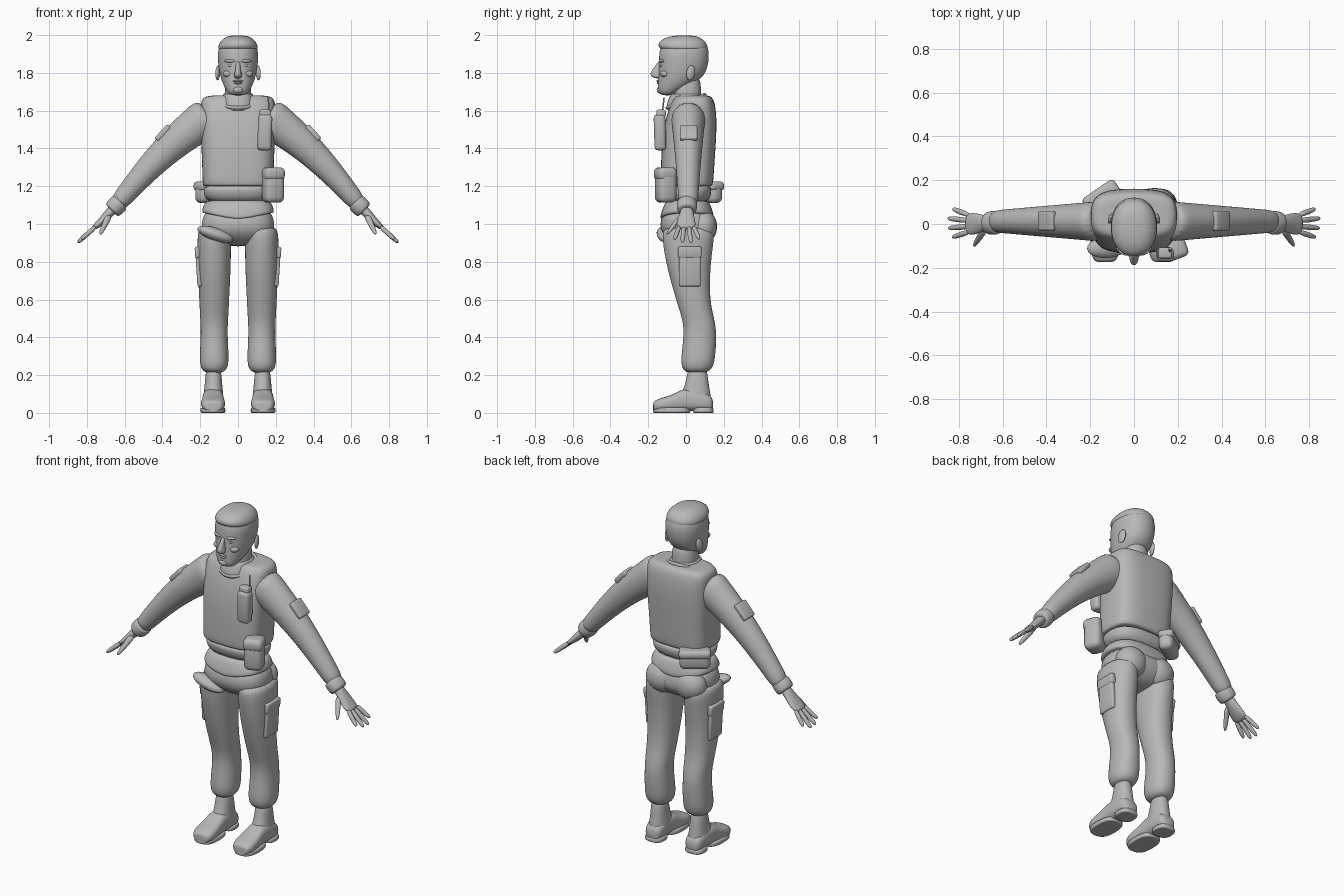
import bpy, bmesh, math
from mathutils import Vector, Matrix, Euler

cube = bpy.data.objects.get("Cube")
if cube:
    bpy.data.objects.remove(cube)

grey = bpy.data.materials.new("plain grey")
grey.use_nodes = True
colour = (.48, .48, .48, 1)
grey.diffuse_color = colour
grey.node_tree.nodes["Principled BSDF"].inputs["Base Color"].default_value = colour


def finish(name, bm, subdivisions=0, bevel=0):
    bmesh.ops.recalc_face_normals(bm, faces=bm.faces)
    mesh = bpy.data.meshes.new(name)
    for face in bm.faces:
        face.smooth = True
    bm.to_mesh(mesh)
    bm.free()
    part = bpy.data.objects.new(name, mesh)
    bpy.context.collection.objects.link(part)
    mesh.materials.append(grey)
    if bevel:
        rounding = part.modifiers.new("rounding", 'BEVEL')
        rounding.width, rounding.segments = bevel, 3
    if subdivisions:
        smoothing = part.modifiers.new("smoothing", 'SUBSURF')
        smoothing.levels = smoothing.render_levels = subdivisions
    return part


def skin(name, rings, subdivisions=2):
    """Join rings of equal length into a capped skin."""
    bm = bmesh.new()
    loops = [[bm.verts.new(point) for point in ring] for ring in rings]
    count = len(loops[0])
    for low, high in zip(loops, loops[1:]):
        for i in range(count):
            j = (i + 1) % count
            bm.faces.new((low[i], low[j], high[j], high[i]))
    bm.faces.new(loops[0])
    bm.faces.new(loops[-1])
    return finish(name, bm, subdivisions)


def section(centre, u, v, power=2, count=20):
    """Rounded outline between an ellipse and a rectangle."""
    ring = []
    for i in range(count):
        angle = math.tau * i / count
        c, s = math.cos(angle), math.sin(angle)
        c = math.copysign(abs(c) ** (2 / power), c)
        s = math.copysign(abs(s) ** (2 / power), s)
        ring.append(Vector(centre) + Vector(u) * c + Vector(v) * s)
    return ring


def level(z, half, front, back):
    return (front + back) / 2, z, half, (back - front) / 2


def stack(name, levels, power=2.2, x=0):
    """Skin over horizontal sections."""
    return skin(name, [section((x, y, z), (half, 0, 0), (0, depth, 0), power)
                       for y, z, half, depth in levels])


def limb(name, path, side, count=14):
    """Skin along a path of (point, depth, thickness)."""
    rings = []
    for i, (point, depth, thick) in enumerate(path):
        before, after = path[max(i - 1, 0)][0], path[min(i + 1, len(path) - 1)][0]
        along = Vector(after) - Vector(before)
        along.y = 0
        along.normalize()
        across = Vector((-along.z * side, 0, along.x)) * thick
        rings.append(section((point[0] * side, point[1], point[2]), (0, depth, 0), across, 2, count))
    return skin(name, rings)


def placed(at, size, turn):
    return Matrix.Translation(at) @ Euler(turn).to_matrix().to_4x4() @ Matrix.Diagonal((*size, 1))


def blob(name, at, size, turn=(0, 0, 0)):
    bm = bmesh.new()
    bmesh.ops.create_uvsphere(bm, u_segments=20, v_segments=12, radius=1, matrix=placed(at, size, turn))
    return finish(name, bm)


def box(name, at, size, turn=(0, 0, 0), bevel=.01):
    bm = bmesh.new()
    bmesh.ops.create_cube(bm, size=1, matrix=placed(at, size, turn))
    return finish(name, bm, bevel=bevel)


def mix(start, end, t):
    return start + (end - start) * t


# Head, hair and neck
stack("head", [
    level(z=1.68, half=.04, front=-.13, back=-.07), level(z=1.7, half=.06, front=-.15, back=-.04),
    level(z=1.75, half=.085, front=-.15, back=.06), level(z=1.8, half=.1, front=-.146, back=.11),
    level(z=1.88, half=.11, front=-.145, back=.125), level(z=1.94, half=.105, front=-.14, back=.12),
    level(z=1.98, half=.07, front=-.1, back=.08), level(z=1.99, half=.03, front=-.05, back=.03)])
stack("hair", [
    level(z=1.91, half=.1, front=-.12, back=.11), level(z=1.94, half=.11, front=-.154, back=.12),
    level(z=1.975, half=.09, front=-.14, back=.1), level(z=2, half=.05, front=-.07, back=.05)])
stack("neck", [
    level(z=1.58, half=.08, front=-.08, back=.09), level(z=1.68, half=.07, front=-.07, back=.08),
    level(z=1.8, half=.07, front=-.06, back=.08)])

# Face
stack("nose", [
    level(z=1.77, half=.02, front=-.17, back=-.12), level(z=1.79, half=.022, front=-.195, back=-.12),
    level(z=1.82, half=.012, front=-.177, back=-.12), level(z=1.87, half=.012, front=-.14, back=-.12)])
blob("upper_lip", at=(0, -.144, 1.757), size=(.026, .012, .006))
blob("lower_lip", at=(0, -.143, 1.746), size=(.023, .012, .007))
blob("chin", at=(0, -.135, 1.71), size=(.028, .02, .02))

# Vest, collar and neckline
stack("vest", power=3.2, levels=[
    level(z=1.2, half=.18, front=-.12, back=.13), level(z=1.2, half=.19, front=-.135, back=.145),
    level(z=1.3, half=.19, front=-.135, back=.15), level(z=1.5, half=.2, front=-.125, back=.165),
    level(z=1.62, half=.2, front=-.09, back=.16), level(z=1.68, half=.195, front=-.06, back=.14),
    level(z=1.68, half=.1, front=-.03, back=.1)])
stack("collar", [
    level(z=1.58, half=.1, front=-.115, back=.1), level(z=1.65, half=.09, front=-.1, back=.1),
    level(z=1.69, half=.08, front=-.08, back=.09), level(z=1.69, half=.07, front=-.07, back=.08)])
rim = []
for i in range(24):
    out = Vector((math.cos(math.tau * i / 24), math.sin(math.tau * i / 24), 0))
    rim.append(section(out * .1 + Vector((0, 0, 1.65 + .035 * out.y)), out * .01, (0, 0, .01), count=8))
skin("neckline", rim + rim[:1], subdivisions=1)

# Belt, jacket skirt and hips
stack("belt", power=2.6, levels=[
    level(z=1.21, half=.18, front=-.12, back=.13), level(z=1.18, half=.187, front=-.126, back=.14),
    level(z=1.1, half=.173, front=-.1, back=.12)])
skirt = stack("jacket_skirt", power=2.6, levels=[
    level(z=1.13, half=.16, front=-.1, back=.11), level(z=1.11, half=.18, front=-.115, back=.13),
    level(z=1.06, half=.2, front=-.146, back=.156), level(z=1.06, half=.17, front=-.12, back=.13)])
for vert in skirt.data.vertices:
    if vert.co.z < 1.1:
        vert.co.z -= .04 * (1 - abs(vert.co.x) / .2)
stack("hips", power=2.5, levels=[
    level(z=1.1, half=.17, front=-.11, back=.12), level(z=1, half=.2, front=-.145, back=.16),
    level(z=.94, half=.19, front=-.125, back=.15), level(z=.88, half=.1, front=-.05, back=.08)])

thigh_and_shin = [
    level(z=.99, half=.08, front=-.12, back=.14), level(z=.94, half=.09, front=-.13, back=.155),
    level(z=.8, half=.09, front=-.11, back=.13), level(z=.6, half=.08, front=-.055, back=.125),
    level(z=.5, half=.075, front=-.02, back=.15), level(z=.42, half=.07, front=-.01, back=.165),
    level(z=.28, half=.08, front=-.03, back=.155), level(z=.23, half=.07, front=-.02, back=.14),
    level(z=.21, half=.04, front=.01, back=.1)]

for side, word in ((1, "left"), (-1, "right")):
    # Side features of the face
    blob(word + "_eye", at=(side * .038, -.128, 1.84), size=(.016, .011, .008))
    blob(word + "_brow", at=(side * .04, -.128, 1.863), size=(.032, .015, .009), turn=(0, 0, side * .25))
    blob(word + "_cheek", at=(side * .05, -.11, 1.795), size=(.03, .026, .02))
    blob(word + "_ear", at=(side * .107, .025, 1.8), size=(.011, .024, .04), turn=(-.2, 0, side * .3))

    # Sleeve bows upward between shoulder and wrist
    sleeve = []
    for i in range(9):
        t = i / 8
        point = (mix(.14, .65, t), .012, mix(1.58, 1.09, t) + .04 * math.sin(math.pi * t))
        sleeve.append((point, mix(.095, .05, t), mix(.112, .047, t)))
    limb(word + "_sleeve", sleeve, side, count=18)
    cuff = [((mix(.62, .67, t), .005, mix(1.12, 1.07, t)), .056 - pinch, .053 - pinch)
            for t, pinch in ((0, .01), (.1, 0), (.9, 0), (1, .015))]
    limb(word + "_cuff", cuff, side)
    box(word + "_sleeve_patch", at=(side * .398, .015, 1.482), size=(.1, .09, .03), turn=(0, side * .83, 0))

    # Hand with spread fingers and thumb
    limb(word + "_palm", [((.64, .005, 1.1), .03, .03), ((.68, .004, 1.06), .035, .025),
                          ((.735, 0, 1), .056, .02), ((.77, 0, .975), .045, .012)], side)
    for spread, reach in ((.066, .07), (.025, .09), (-.018, .088), (-.058, .072)):
        finger = [((.75 + reach * t, spread * mix(.6, 1, t), .99 - reach * .9 * t), radius, radius)
                  for t, radius in ((0, .014), (.6, .014), (1, .012), (1.1, .005))]
        limb(word + "_finger", finger, side, count=8)
    thumb = [((mix(.68, .73, t), mix(-.02, -.1, t), mix(1.05, .945, t)), radius, radius)
             for t, radius in ((0, .02), (.4, .018), (.9, .012), (1, .005))]
    limb(word + "_thumb", thumb, side, count=8)

    # Trouser leg with cargo pocket
    stack(word + "_trouser_leg", thigh_and_shin, x=side * .126)
    box(word + "_cargo_pocket", at=(side * .203, .02, .765), size=(.035, .115, .19), turn=(0, side * .06, 0))
    box(word + "_pocket_flap", at=(side * .21, .02, .85), size=(.036, .125, .06), turn=(0, side * .08, 0))
    blob(word + "_seat", at=(side * .095, .09, .985), size=(.095, .075, .09))

    # Boot: shaft, foot, sole and heel
    stack(word + "_boot_shaft", x=side * .13, levels=[
        level(z=.26, half=.04, front=.01, back=.11), level(z=.15, half=.046, front=0, back=.12),
        level(z=.08, half=.055, front=-.04, back=.135), level(z=.03, half=.055, front=-.04, back=.135)])
    foot = []
    for y, half, height in ((.145, .035, .06), (.12, .056, .1), (0, .056, .13), (-.06, .06, .09),
                            (-.13, .068, .07), (-.17, .05, .055), (-.174, .03, .04)):
        foot.append(section((side * .132, y, .01 + height / 2), (half, 0, 0), (0, 0, height / 2), 2.7))
    skin(word + "_boot", foot)
    for part, half, front, back in (("_sole", .067, -.176, .025), ("_heel", .058, .035, .148)):
        edge = [level(z, half - inset, front + inset, back - inset)
                for z, inset in ((0, .01), (0, 0), (.025, 0), (.03, .01))]
        stack(word + part, edge, power=2.7, x=side * .133)

# Gathered fold across the right thigh
blob("thigh_fold", at=(-.12, -.105, .945), size=(.1, .05, .034), turn=(0, .33, .1))

# Radio with aerial on the chest
box("radio", at=(.142, -.138, 1.485), size=(.075, .062, .19), turn=(.03, .03, 0), bevel=.02)
box("radio_top", at=(.142, -.132, 1.585), size=(.062, .05, .04))
box("radio_aerial", at=(.163, -.122, 1.62), size=(.008, .008, .1), turn=(-.12, -.06, 0), bevel=.003)

# Belt pouches with flaps
box("front_pouch", at=(.185, -.108, 1.195), size=(.108, .1, .165), turn=(0, 0, .35), bevel=.03)
box("front_pouch_flap", at=(.185, -.11, 1.265), size=(.112, .104, .07), turn=(0, 0, .35), bevel=.025)
box("back_pouch", at=(-.145, .122, 1.165), size=(.17, .08, .11), turn=(0, 0, .6), bevel=.03)
box("back_pouch_flap", at=(-.146, .124, 1.2), size=(.176, .086, .05), turn=(0, 0, .6), bevel=.02)
